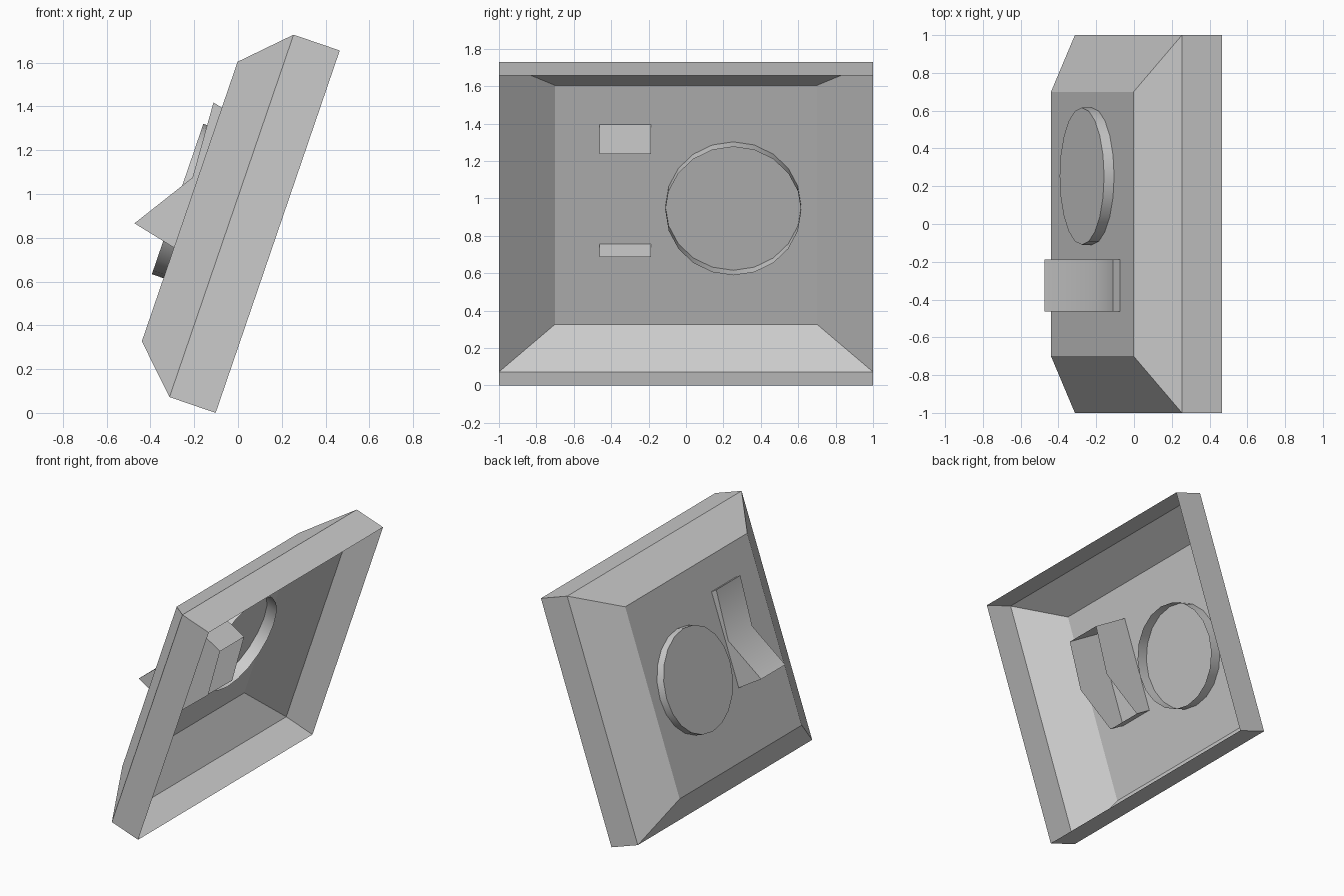
import bpy, bmesh, math
from mathutils import Vector

if "Cube" in bpy.data.objects:
    bpy.data.objects.remove(bpy.data.objects["Cube"])

# Tilted panel frame: u runs up the slope, n points out of the back
ORIGIN = Vector((-0.102, 0, 0))
TILT = math.radians(18.9)
U = Vector((math.sin(TILT), 0, math.cos(TILT)))
N = Vector((-math.cos(TILT), 0, math.sin(TILT)))


def at(u, y, n):
    return ORIGIN + u * U + n * N + Vector((0, y, 0))


def lofted_shell(name, loops, cap=True, smooth=None):
    """Skin successive closed loops; cap only the last one."""
    bm = bmesh.new()
    rings = [[bm.verts.new(p) for p in loop] for loop in loops]
    for a, b in zip(rings, rings[1:]):
        for i in range(len(a)):
            j = (i + 1) % len(a)
            bm.faces.new((a[i], a[j], b[j], b[i]))
    if cap:
        bm.faces.new(rings[-1])
    return finish(name, bm, smooth)


def finish(name, bm, smooth=None):
    bmesh.ops.recalc_face_normals(bm, faces=bm.faces)
    mesh = bpy.data.meshes.new(name)
    bm.to_mesh(mesh)
    bm.free()
    obj = bpy.data.objects.new(name, mesh)
    bpy.context.collection.objects.link(obj)
    if smooth:
        bpy.ops.object.select_all(action='DESELECT')
        obj.select_set(True)
        bpy.context.view_layer.objects.active = obj
        bpy.ops.object.shade_smooth_by_angle(angle=math.radians(smooth))
    return obj


def rectangle(u0, u1, half_y, n):
    return [at(u0, -half_y, n), at(u1, -half_y, n), at(u1, half_y, n), at(u0, half_y, n)]


def circle(u, y, n, r, sides=20):
    steps = [2 * math.pi * i / sides for i in range(sides)]
    return [at(u + r * math.sin(a), y + r * math.cos(a), n) for a in steps]


# Thin open tray: straight rim, bevelled sides, flat back
lofted_shell("tray_shell", [rectangle(0, 1.75, 1, 0),
                            rectangle(0, 1.75, 1, 0.223),
                            rectangle(0.2, 1.55, 0.7, 0.425)])

# Round boss through the back, open on the inside
lofted_shell("round_boss", [circle(0.868, 0.253, 0.343, 0.363),
                            circle(0.868, 0.253, 0.481, 0.363)], smooth=40)

# Bent lug through the back, open on the inside
profile = [(-0.112, 1.418), (-0.208, 1.075), (-0.473, 0.866)]
depth = Vector((0.292, 0, -0.18))
bm = bmesh.new()
left, right = ([bm.verts.new((x, y, z)) for x, z in profile] for y in (-0.463, -0.187))
for i in range(2):
    bm.faces.new((left[i], left[i + 1], right[i + 1], right[i]))
border = [e for e in bm.edges if e.is_boundary]
walls = bmesh.ops.extrude_edge_only(bm, edges=border)["geom"]
bmesh.ops.translate(bm, vec=depth, verts=[v for v in walls if isinstance(v, bmesh.types.BMVert)])
finish("bent_lug", bm, smooth=40)
